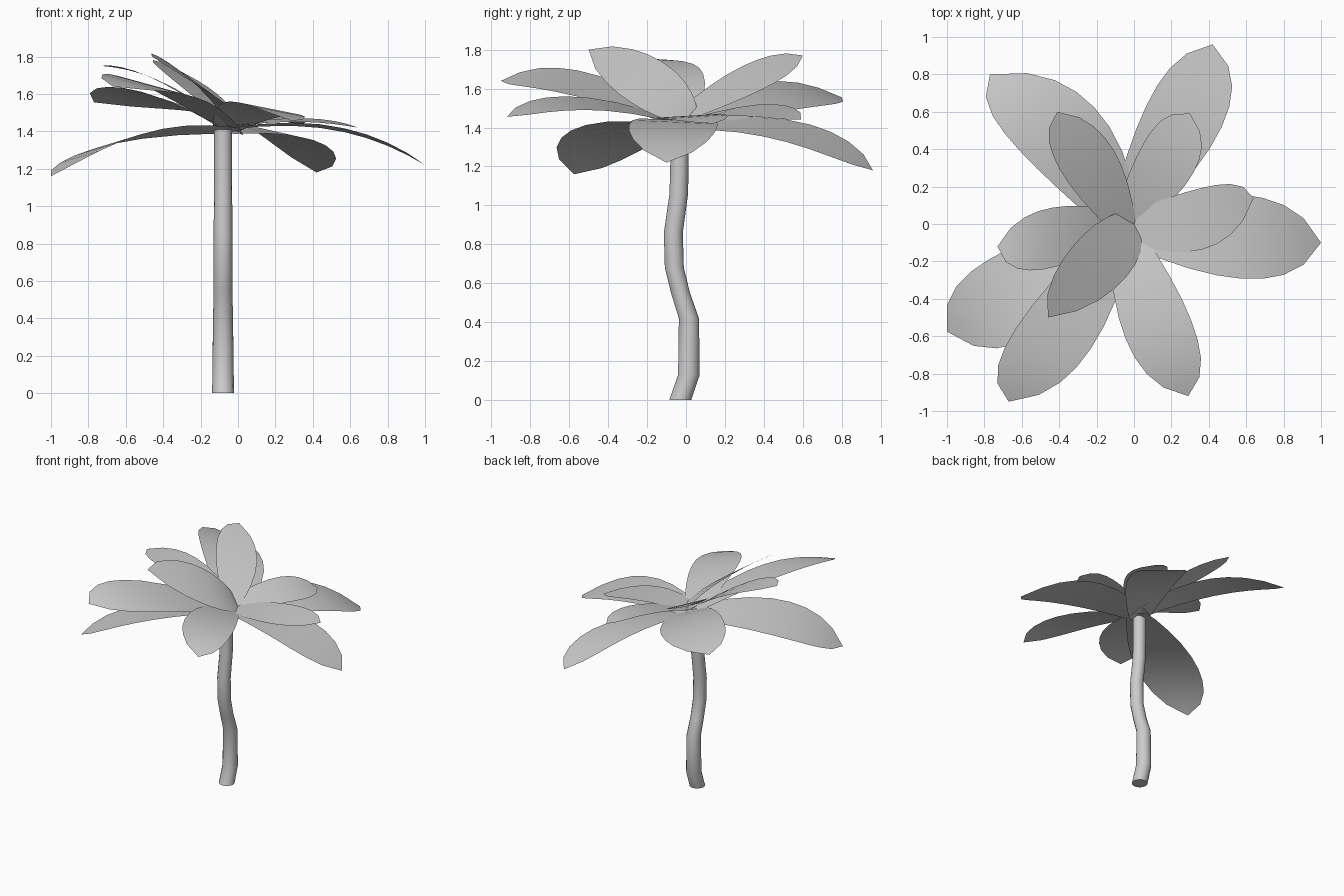
import bpy, bmesh, math
from mathutils import Vector

cube = bpy.data.objects.get("Cube")
if cube:
    bpy.data.objects.remove(cube, do_unlink=True)

GREY = (0.6, 0.6, 0.6, 1)
mat = bpy.data.materials.new("plain grey")
mat.use_nodes = True
mat.diffuse_color = GREY
bsdf = mat.node_tree.nodes["Principled BSDF"]
bsdf.inputs["Base Color"].default_value = GREY
bsdf.inputs["Roughness"].default_value = 0.8


def finish(name, bm):
    mesh = bpy.data.meshes.new(name)
    bm.to_mesh(mesh)
    bm.free()
    mesh.materials.append(mat)
    obj = bpy.data.objects.new(name, mesh)
    bpy.context.collection.objects.link(obj)
    bpy.ops.object.select_all(action='DESELECT')
    obj.select_set(True)
    bpy.context.view_layer.objects.active = obj
    bpy.ops.object.shade_smooth_by_angle(angle=math.radians(50))
    return obj


# Trunk: rings swept along a wavy path (y, z, radius)
SIDES = 14
TRUNK = [(-.03, 0, .058), (.015, .13, .057), (.015, .42, .053), (-.028, .55, .05),
         (-.06, .68, .05), (-.065, .86, .05), (-.037, 1.06, .049),
         (-.033, 1.25, .048), (-.033, 1.41, .048)]
bm = bmesh.new()
rings = []
for y, z, r in TRUNK:
    angles = [math.tau * i / SIDES for i in range(SIDES)]
    rings.append([bm.verts.new((-.08 + r * math.cos(a), y + r * math.sin(a), z))
                  for a in angles])
for low, high in zip(rings, rings[1:]):
    for i in range(SIDES):
        j = (i + 1) % SIDES
        bm.faces.new((low[i], low[j], high[j], high[i]))
bm.faces.new(rings[0][::-1])
bm.faces.new(rings[-1])
finish("trunk", bm)

# Leaf outline: (position along the leaf, share of the full half width)
OUTLINE = [(0, .3), (.07, .48), (.18, .67), (.32, .86), (.45, .97), (.57, 1),
           (.68, .96), (.79, .83), (.9, .55)]
HUB = Vector((-.06, -.01, 1.4))
MID = .55


def leaf(name, left, right, tip, lift=0):
    """Arched blade through the middle of its left and right edges and its tip."""
    left, right, tip = Vector(left), Vector(right), Vector(tip)
    middle, half = (left + right) / 2, (left - right) / 2
    out = (middle - HUB) * Vector((1, 1, 0)).length
    out.z = 0
    base = HUB - out.normalized() * .05 + Vector((0, 0, lift))

    def spine(t):
        return (base * (t - MID) * (t - 1) / MID
                + middle * t * (t - 1) / (MID * (MID - 1))
                + tip * t * (t - MID) / (1 - MID))

    bm = bmesh.new()
    rows = [[bm.verts.new(spine(t) + half * w * s) for s in (1, 0, -1)]
            for t, w in OUTLINE]
    for a, b in zip(rows, rows[1:]):
        for i in (0, 1):
            bm.faces.new((a[i], a[i + 1], b[i + 1], b[i]))
    end = bm.verts.new(tip)
    for i in (0, 1):
        bm.faces.new((rows[-1][i], rows[-1][i + 1], end))
    finish(name, bm)


# Lower crown of long leaves
leaf("leaf_left", (.55, .16, 1.4), (.55, -.29, 1.42), (1, -.1, 1.22))
leaf("leaf_back_left", (.06, .62, 1.42), (.46, .5, 1.33), (.42, .96, 1.18))
leaf("leaf_back_right", (-.6, .38, 1.63), (-.2, .61, 1.5), (-.77, .8, 1.555))
leaf("leaf_right", (-.47, -.24, 1.69), (-.42, .09, 1.67), (-.73, -.12, 1.75))
leaf("leaf_front_right_low", (-.5, -.58, 1.39), (-.76, -.18, 1.31), (-1, -.575, 1.16))
leaf("leaf_front_right", (-.22, -.65, 1.58), (-.62, -.54, 1.69), (-.67, -.95, 1.64))
leaf("leaf_front_left", (.3, -.5, 1.49), (-.05, -.6, 1.56), (.29, -.92, 1.455))

# Upper crown of short leaves
leaf("small_leaf_left", (.35, .19, 1.47), (.35, -.14, 1.45), (.64, .14, 1.42), .02)
leaf("small_leaf_back_left", (.05, .43, 1.52), (.31, .26, 1.46), (.3, .59, 1.44), .02)
leaf("small_leaf_back_right", (-.39, .28, 1.71), (-.1, .38, 1.59), (-.41, .6, 1.77), .04)
leaf("small_leaf_front_right", (-.03, -.27, 1.52), (-.32, -.11, 1.73), (-.46, -.5, 1.8), .05)
